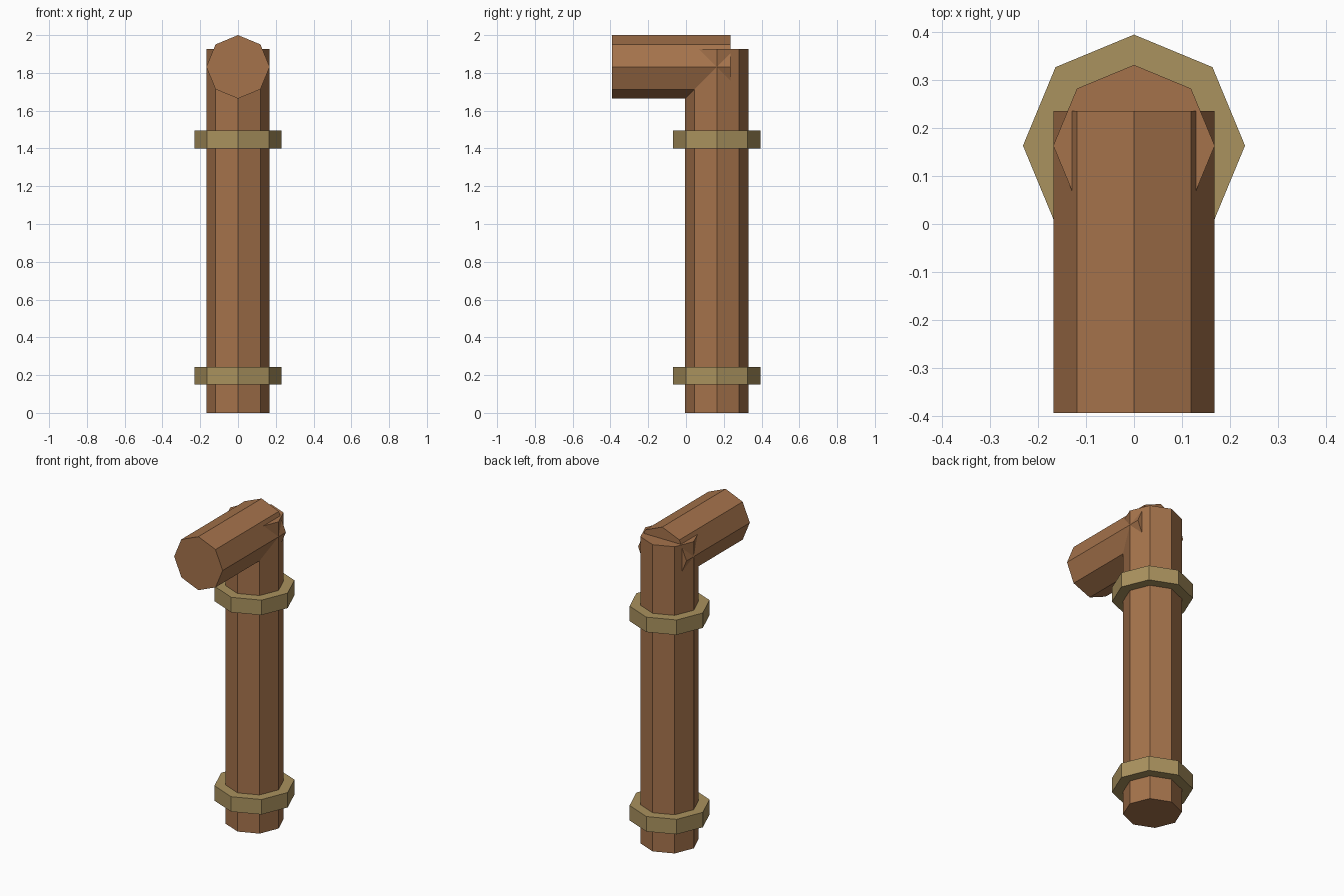
import bpy, math

if "Cube" in bpy.data.objects:
    bpy.data.objects.remove(bpy.data.objects["Cube"])


def material(name, color):
    m = bpy.data.materials.new(name)
    m.diffuse_color = (*color, 1.0)
    m.use_nodes = True
    m.node_tree.nodes["Principled BSDF"].inputs["Base Color"].default_value = m.diffuse_color
    return m


copper = material("copper_brown", (0.376, 0.171, 0.071))
brass = material("dull_brass", (0.402, 0.287, 0.112))

AXIS_Y = 0.163      # y of the upright pipe's axis
PIPE_R = 0.168
RING_R = 0.231


def octagon_bar(name, radius, length, center, mat, tilt=0.0):
    """Eight-sided capped bar, optionally tilted about x."""
    bpy.ops.mesh.primitive_cylinder_add(
        vertices=8, radius=radius, depth=length,
        location=center, rotation=(tilt, 0, 0))
    ob = bpy.context.object
    ob.name = name
    ob.data.materials.append(mat)
    return ob


# Upright pipe
octagon_bar("upright_pipe", PIPE_R, 1.926, (0, AXIS_Y, 0.963), copper)

# Horizontal outlet, its closed rear end poking through the upright
y0, y1 = -0.393, 0.235
octagon_bar("outlet_pipe", PIPE_R, y1 - y0, (0, (y0 + y1) / 2, 2.0 - PIPE_R),
            copper, math.pi / 2)

# Collars around the upright
for name, z in (("lower_collar", 0.196), ("upper_collar", 1.448)):
    octagon_bar(name, RING_R, 0.094, (0, AXIS_Y, z), brass)
